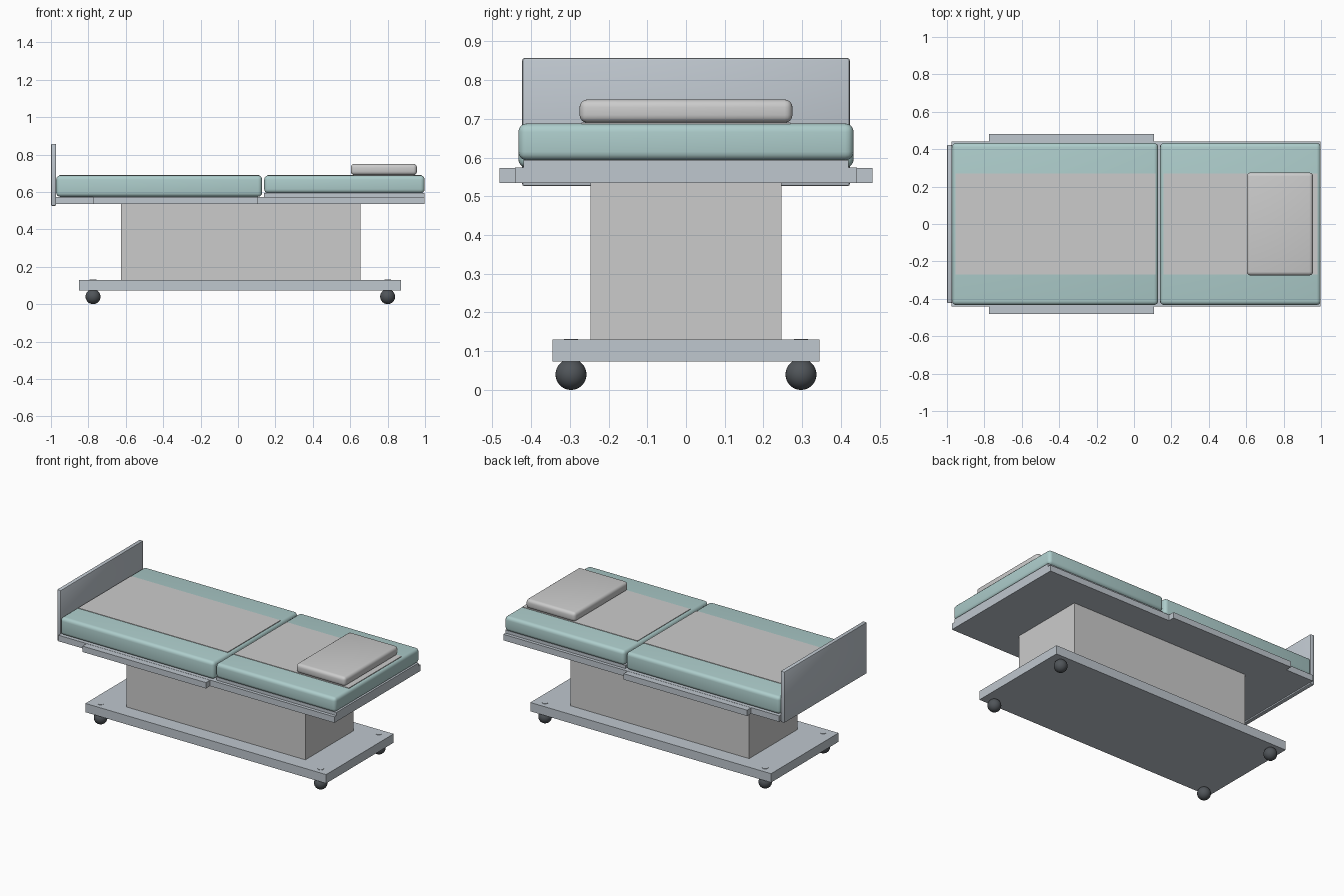
import bpy

if "Cube" in bpy.data.objects:
    bpy.data.objects.remove(bpy.data.objects["Cube"])


def material(name, rgb):
    m = bpy.data.materials.new(name)
    m.diffuse_color = (*rgb, 1)
    m.use_nodes = True
    m.node_tree.nodes["Principled BSDF"].inputs["Base Color"].default_value = m.diffuse_color
    return m


teal = material("teal_vinyl", (0.42, 0.61, 0.60))
steel = material("painted_steel", (0.52, 0.57, 0.62))
dark = material("dark_rubber", (0.08, 0.09, 0.10))


def box(name, x, y, z, mat=None, bevel=0, segments=4):
    """Box from (min, max) ranges, optionally with rounded edges."""
    bpy.ops.mesh.primitive_cube_add(
        size=1, location=[(a + b) / 2 for a, b in (x, y, z)])
    ob = bpy.context.object
    ob.name = name
    ob.scale = [b - a for a, b in (x, y, z)]
    bpy.ops.object.transform_apply(location=False, rotation=False, scale=True)
    if bevel:
        mod = ob.modifiers.new("rounding", 'BEVEL')
        mod.width = bevel
        mod.segments = segments
        bpy.ops.object.modifier_apply(modifier=mod.name)
        bpy.ops.object.shade_smooth_by_angle()
    if mat:
        ob.data.materials.append(mat)
    return ob


# Rolling base and lifting column
box("base_plate", (-0.85, 0.872), (-0.345, 0.345), (0.073, 0.13), steel)
box("column", (-0.625, 0.655), (-0.247, 0.247), (0.13, 0.536))

# Ball casters with pins through the base
for end, x in (("foot", -0.775), ("head", 0.80)):
    for side, y in (("front", -0.297), ("back", 0.297)):
        bpy.ops.mesh.primitive_uv_sphere_add(
            segments=32, ring_count=16, radius=0.04, location=(x, y, 0.04))
        ball = bpy.context.object
        ball.name = f"caster_{end}_{side}"
        ball.data.materials.append(dark)
        bpy.ops.object.shade_smooth()
        bpy.ops.mesh.primitive_cylinder_add(
            vertices=24, radius=0.018, depth=0.072, location=(x, y, 0.096))
        pin = bpy.context.object
        pin.name = f"caster_pin_{end}_{side}"
        pin.data.materials.append(steel)
        bpy.ops.object.shade_smooth_by_angle()

# Bed deck, raised head plate and side rails
box("bed_deck", (-0.975, 0.998), (-0.441, 0.441), (0.535, 0.574), steel)
box("head_plate", (0.14, 0.998), (-0.42, 0.42), (0.574, 0.594), steel)
for side, s in (("front", -1), ("back", 1)):
    box(f"side_rail_{side}", (-0.775, 0.108),
        sorted((s * 0.44, s * 0.482)), (0.535, 0.573), steel)

# Foot board
box("end_board", (-1.0, -0.972), (-0.423, 0.423), (0.526, 0.857),
    steel, bevel=0.006, segments=2)

# Two mattress sections with centre sheets
box("mattress_foot", (-0.972, 0.129), (-0.433, 0.433), (0.574, 0.688), teal, 0.022)
box("mattress_head", (0.14, 0.998), (-0.433, 0.433), (0.593, 0.688), teal, 0.022)
box("sheet_foot", (-0.955, 0.115), (-0.27, 0.27), (0.680, 0.691))
box("sheet_head", (0.158, 0.982), (-0.27, 0.27), (0.680, 0.691))

# Pillow
box("pillow", (0.603, 0.957), (-0.275, 0.275), (0.69, 0.75), bevel=0.02)
